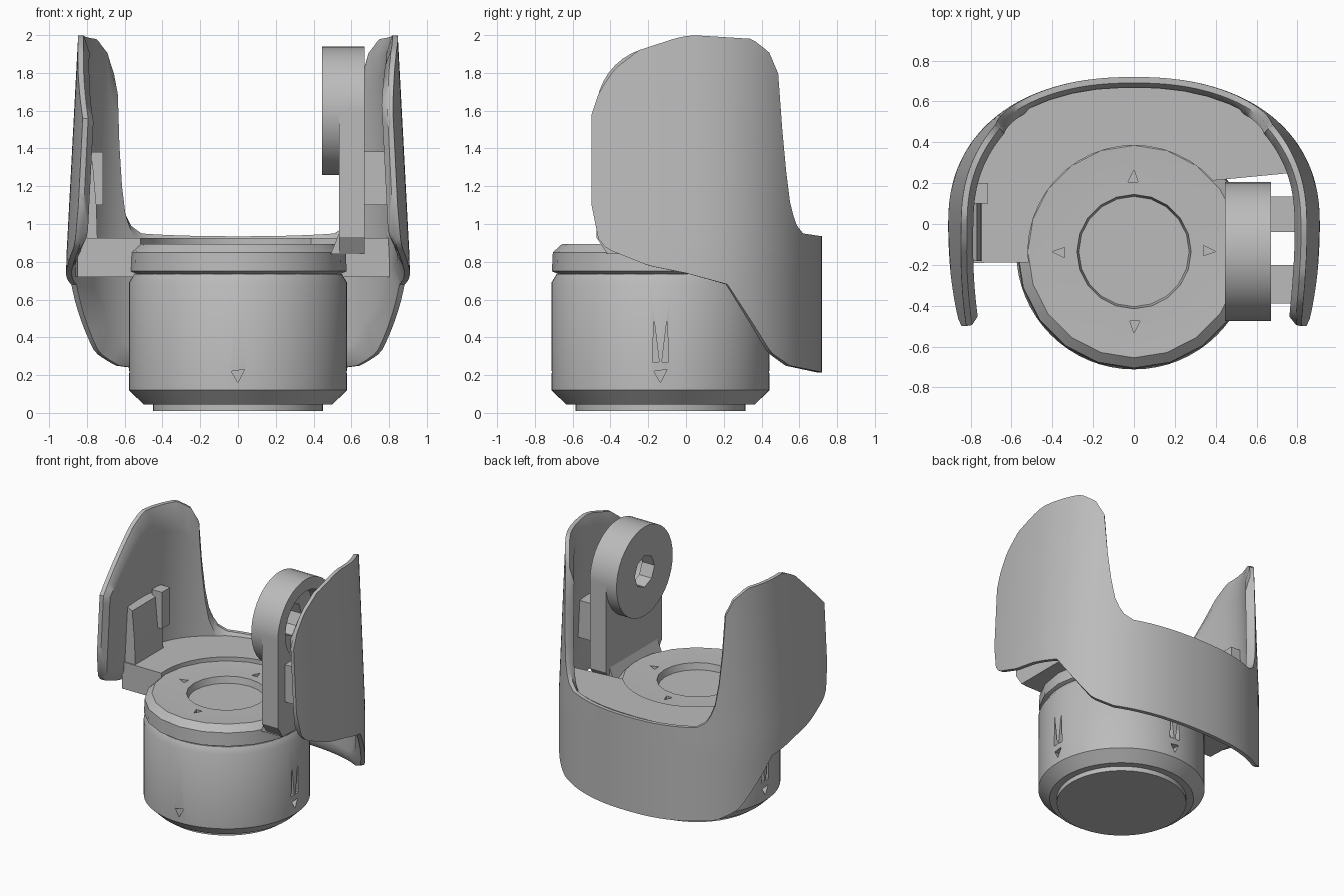
import bpy, bmesh
from math import sin, cos, pi, radians
from mathutils import Matrix, Vector

if "Cube" in bpy.data.objects:
    bpy.data.objects.remove(bpy.data.objects["Cube"])

gray = bpy.data.materials.new("plain gray")
gray.use_nodes = True
tone = (0.5, 0.5, 0.5, 1)
gray.diffuse_color = tone
gray.node_tree.nodes["Principled BSDF"].inputs["Base Color"].default_value = tone
CY = -0.135  # y of the base axis


def finish(name, bm, recalc=True):
    if recalc:
        bmesh.ops.recalc_face_normals(bm, faces=bm.faces)
    me = bpy.data.meshes.new(name)
    bm.to_mesh(me)
    bm.free()
    ob = bpy.data.objects.new(name, me)
    bpy.context.collection.objects.link(ob)
    me.materials.append(gray)
    return ob


def activate(ob):
    bpy.ops.object.select_all(action='DESELECT')
    ob.select_set(True)
    bpy.context.view_layer.objects.active = ob


def smooth(ob, angle=35):
    activate(ob)
    bpy.ops.object.shade_smooth_by_angle(angle=radians(angle))


def lathe(name, profile, sides):
    """Spin an (r, z) profile around the base axis and cap both ends."""
    bm = bmesh.new()
    rings = [[bm.verts.new((r * cos(2 * pi * i / sides), CY + r * sin(2 * pi * i / sides), z))
              for i in range(sides)] for r, z in profile]
    for a, b in zip(rings, rings[1:]):
        for i in range(sides):
            j = (i + 1) % sides
            bm.faces.new((a[i], a[j], b[j], b[i]))
    bm.faces.new(rings[0])
    bm.faces.new(rings[-1])
    return finish(name, bm)


def prism(name, outline, depth):
    """Extrude a 3D outline by the depth vector."""
    bm = bmesh.new()
    face = bm.faces.new([bm.verts.new(p) for p in outline])
    ext = bmesh.ops.extrude_face_region(bm, geom=[face])
    moved = [g for g in ext["geom"] if isinstance(g, bmesh.types.BMVert)]
    bmesh.ops.translate(bm, vec=Vector(depth), verts=moved)
    return finish(name, bm)


def box(name, x, y, z):
    outline = [(x[0], y[0], z[0]), (x[0], y[1], z[0]), (x[0], y[1], z[1]), (x[0], y[0], z[1])]
    return prism(name, outline, (x[1] - x[0], 0, 0))


def disc(name, radius, x0, x1, sides):
    """Round prism along x at the hub centre."""
    rim = [(x0, CY + radius * cos(2 * pi * i / sides), 1.6 + radius * sin(2 * pi * i / sides))
           for i in range(sides)]
    return prism(name, rim, (x1 - x0, 0, 0))


def cut(ob, cutters):
    for c in cutters:
        c.hide_render = True
        mod = ob.modifiers.new("cut", 'BOOLEAN')
        mod.operation, mod.solver, mod.object = 'DIFFERENCE', 'EXACT', c
        activate(ob)
        bpy.ops.object.modifier_apply(modifier=mod.name)
        bpy.data.objects.remove(c)


def interp(table, y):
    for (a, p), (b, q) in zip(table, table[1:]):
        if y <= b:
            return p + (q - p) * max(0, y - a) / (b - a)
    return table[-1][1]


def around(ob, angle):
    """Turn a part around the base axis."""
    axis = Matrix.Translation((0, CY, 0))
    ob.data.transform(axis @ Matrix.Rotation(angle, 4, 'Z') @ axis.inverted())
    return ob


# Base drum with chamfered foot
drum = lathe("base_drum", [(0.45, 0.01), (0.45, 0.045), (0.5, 0.045), (0.577, 0.12),
                           (0.577, 0.69), (0.55, 0.735)], 64)
notches = []
for k in range(4):
    tri = [(0.5, CY - 0.035, 0.22), (0.5, CY + 0.035, 0.23), (0.5, CY, 0.16)]
    notches.append(around(prism("notch_cutter", tri, (0.2, 0, 0)), k * pi / 2))
    if k != 3:
        for s in (-1, 1):
            y = CY + s * 0.025
            spike = [(0.54, y - 0.018, 0.27), (0.54, y + 0.018, 0.27), (0.54, y + s * 0.01, 0.5)]
            notches.append(around(prism("spike_cutter", spike, (0.1, 0, 0)), k * pi / 2))
cut(drum, notches)
smooth(drum)

# Collar ring with a shallow round recess
collar = lathe("collar_ring", [(0.53, 0.73), (0.575, 0.75), (0.57, 0.85), (0.52, 0.895),
                               (0.42, 0.89), (0.28, 0.89), (0.27, 0.84)], 20)
dimples = []
for k in range(4):
    tri = [(0.34, CY - 0.02, 0.86), (0.4, CY, 0.86), (0.34, CY + 0.03, 0.86)]
    dimples.append(around(prism("dimple_cutter", tri, (0, 0, 0.1)), k * pi / 2))
cut(collar, dimples)
smooth(collar, 25)

# Curved shell: two tall side guards joined by a low back band
back_top = [(0.03, 2.0), (0.35, 1.98), (0.44, 1.91), (0.495, 1.78), (0.515, 1.4), (0.55, 1.12),
            (0.58, 1.0), (0.62, 0.95), (0.72, 0.935)]
left_top = [(-0.5, 1.58), (-0.46, 1.7), (-0.38, 1.82), (-0.25, 1.92), (-0.05, 1.985)] + back_top
right_top = [(-0.5, 1.56), (-0.1, 1.93)] + back_top
bottom = [(-0.5, 1.1), (-0.46, 0.9), (-0.4, 0.86), (-0.2, 0.78), (0, 0.74), (0.22, 0.68),
          (0.35, 0.48), (0.45, 0.32), (0.55, 0.25), (0.72, 0.215)]
STRAIGHT, ARC, ROWS = 14, 72, 14
side = [(0.91 - 0.05 * (y / 0.5) ** 2, y) for y in (-0.5 + 0.5 * i / STRAIGHT for i in range(STRAIGHT))]
arc = []
for i in range(ARC + 1):
    c, s = cos(pi * i / ARC), sin(pi * i / ARC)
    arc.append((0.91 * abs(c) ** 0.88 * (1 if c > 0 else -1), 0.72 * abs(s) ** 0.88))
path = side + arc + [(-x, y) for x, y in reversed(side)]
bm = bmesh.new()
columns = []
for x, y in path:
    lo, hi = interp(bottom, y), interp(left_top if x > 0 else right_top, y)
    column = []
    for r in range(ROWS + 1):
        z = lo + (hi - lo) * r / ROWS
        lean = 1 - 0.07 * max(0, z - 0.8) / 1.2
        column.append(bm.verts.new((x * lean, y, z)))
    columns.append(column)
for a, b in zip(columns, columns[1:]):
    for r in range(ROWS):
        bm.faces.new((a[r], b[r], b[r + 1], a[r + 1]))
rim = [i for i, v in enumerate(bm.verts) if v.is_boundary]
count = len(bm.verts)
shell = finish("guard_shell", bm, recalc=False)
group = shell.vertex_groups.new(name="wall_depth")
group.add(range(count), 1.0, 'REPLACE')
group.add(rim, 0.45, 'REPLACE')
wall = shell.modifiers.new("wall", 'SOLIDIFY')
wall.thickness, wall.offset, wall.vertex_group = 0.065, -1, group.name
activate(shell)
bpy.ops.object.modifier_apply(modifier=wall.name)
smooth(shell, 40)

# Shelf that joins the shell to the collar
outer = [(0.87 * abs(cos(radians(a))) ** 0.9 * (1 if a < 90 else -1),
          0.67 * sin(radians(a)) ** 0.9, 0.72) for a in range(20, 180, 8)]
inner = [(0.52 * cos(radians(a)), CY + 0.52 * sin(radians(a)), 0.72) for a in range(186, 40, -8)]
shelf = prism("shelf", outer + [(-0.86, 0, 0.72), (-0.85, -0.19, 0.72)] + inner, (0, 0, 0.205))
smooth(shelf, 30)

# Hub arm: round head with a pocket behind, flat post and small flared foot
hub = disc("arm_hub", 0.34, 0.445, 0.67, 40)
post_outline = [(0.535, CY - 0.34, 1.6), (0.535, CY - 0.34, 0.93), (0.535, CY - 0.28, 0.84),
                (0.535, CY + 0.28, 0.84), (0.535, CY + 0.34, 0.93), (0.535, CY + 0.34, 1.6)]
post = prism("arm_post", post_outline, (0.135, 0, 0))
for part in (hub, post):
    cut(part, [disc("hole_cutter", 0.12, 0.4, 0.8, 8), disc("pocket_cutter", 0.25, 0.55, 0.8, 24)])
    smooth(part, 30)
foot = [(0.49, -0.42, 0.84), (0.64, -0.42, 0.84), (0.66, -0.42, 0.89), (0.535, -0.42, 0.95)]
prism("arm_foot", foot, (0, 0.58, 0))

# Spacers between arm and shell
for y in ((-0.39, -0.2), (-0.04, 0.135)):
    box("arm_spacer", (0.66, 0.83), y, (1.1, 1.385))

# Tapered bracket and tab on the opposite guard
bracket = [(-0.85, -0.18, 0.77), (-0.74, -0.18, 0.77), (-0.75, -0.18, 1.1), (-0.77, -0.18, 1.33),
           (-0.83, -0.18, 1.36)]
prism("guard_bracket", bracket, (0, 0.34, 0))
box("guard_tab", (-0.8, -0.715), (0.1, 0.2), (1.1, 1.38))
